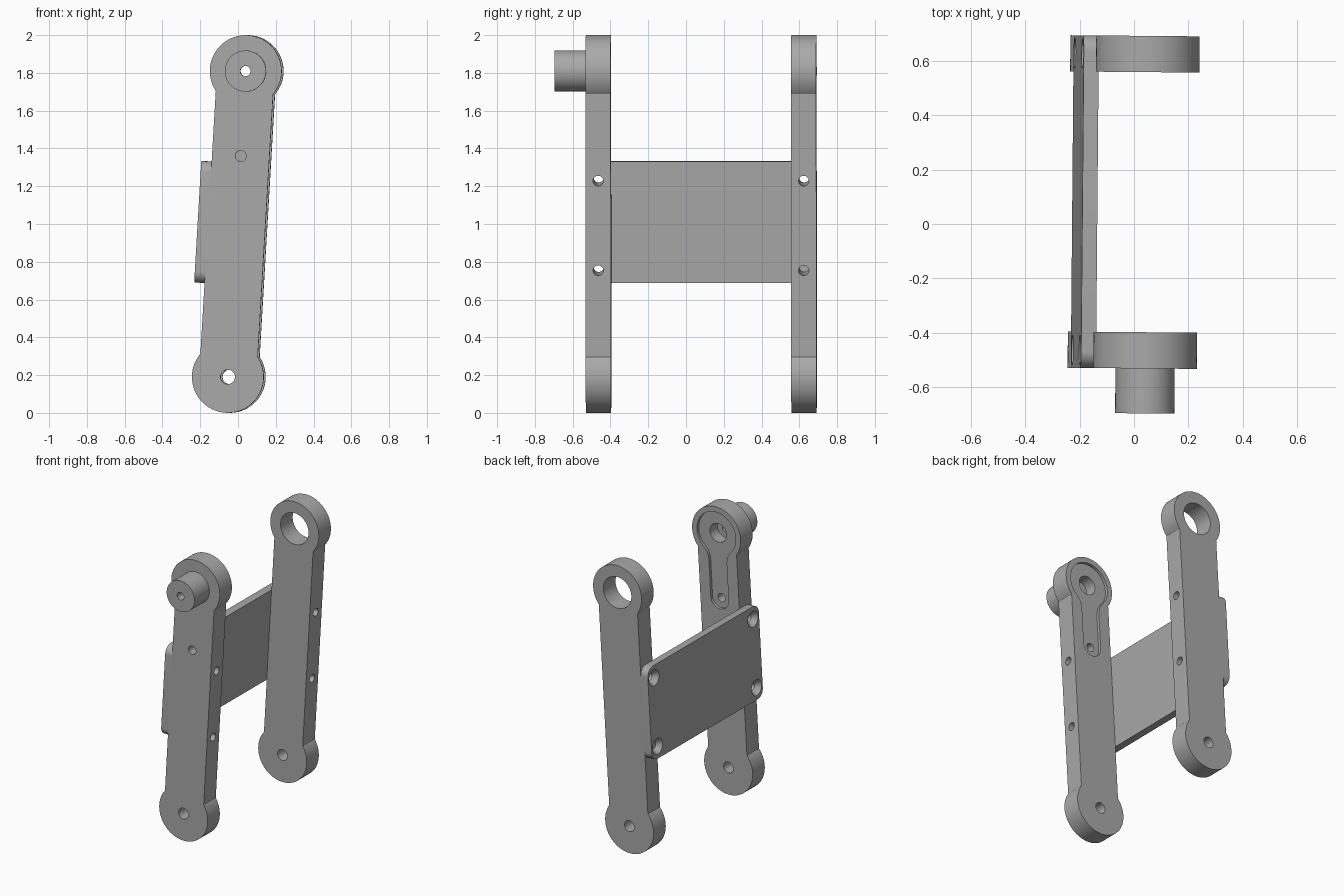
import bpy, bmesh
from math import sin, cos, pi, sqrt, radians, atan2, asin
from mathutils import Matrix, Vector

cube = bpy.data.objects.get("Cube")
if cube:
    bpy.data.objects.remove(cube, do_unlink=True)

grey = bpy.data.materials.new("plain_grey")
grey.use_nodes = True
grey.diffuse_color = (0.4, 0.4, 0.4, 1)
grey.node_tree.nodes["Principled BSDF"].inputs["Base Color"].default_value = (0.4, 0.4, 0.4, 1)

# The whole bracket leans over slightly; parts are built upright about its middle
LEAN = Matrix.Translation((-0.002, 0, 1)) @ Matrix.Rotation(radians(-0.5), 4, 'Z') @ Matrix.Rotation(radians(3.35), 4, 'Y')
PIVOT, EYE, HALF = 0.811, 0.19, 0.152     # end-eye offset, eye radius, arm half width
FRONT, BACK = (-0.53, -0.397), (0.558, 0.691)
SCREW_Z, SCREW_R = 0.2375, 0.027


def arc(cx, cz, r, a0, a1, n=32):
    return [(cx + r * cos(a0 + (a1 - a0) * i / n), cz + r * sin(a0 + (a1 - a0) * i / n)) for i in range(n + 1)]


def extrude(name, points, depth):
    """Solid between two depths from a closed outline of 3D points."""
    bm = bmesh.new()
    face = bm.faces.new([bm.verts.new(p) for p in points])
    top = bmesh.ops.extrude_face_region(bm, geom=[face])["geom"]
    bmesh.ops.translate(bm, vec=depth, verts=[v for v in top if isinstance(v, bmesh.types.BMVert)])
    bmesh.ops.recalc_face_normals(bm, faces=bm.faces)
    return add(name, bm)


def add(name, bm):
    mesh = bpy.data.meshes.new(name)
    bm.to_mesh(mesh)
    bm.free()
    mesh.materials.append(grey)
    obj = bpy.data.objects.new(name, mesh)
    bpy.context.collection.objects.link(obj)
    return obj


def slab(name, outline, span):
    return extrude(name, [(x, span[0], z) for x, z in outline], Vector((0, span[1] - span[0], 0)))


def rod(start, end, r1, r2=None, name="cutter"):
    start, end = Vector(start), Vector(end)
    axis = end - start
    bm = bmesh.new()
    turn = axis.to_track_quat('Z', 'Y').to_matrix().to_4x4()
    bmesh.ops.create_cone(bm, cap_ends=True, segments=48, radius1=r1, radius2=r1 if r2 is None else r2,
                          depth=axis.length, matrix=Matrix.Translation((start + end) / 2) @ turn)
    return add(name, bm)


def combine(obj, tool, operation='DIFFERENCE'):
    tool.hide_render = True
    mod = obj.modifiers.new("combine", 'BOOLEAN')
    mod.operation, mod.solver, mod.object = operation, 'EXACT', tool
    bpy.context.view_layer.objects.active = obj
    bpy.ops.object.modifier_apply(modifier=mod.name)
    bpy.data.objects.remove(tool, do_unlink=True)


def bore(obj, x, z, radius, y0, y1):
    combine(obj, rod((x, y0, z), (x, y1, z), radius))


# Arm outline: straight bar with a round eye at each end
a = asin(HALF / EYE)
arm_outline = (arc(0, PIVOT, EYE, -pi / 2 + a, 1.5 * pi - a, 72)
               + arc(0, -PIVOT, EYE, pi / 2 + a, 2.5 * pi - a, 72))


def make_arm(name, span):
    arm = slab(name, arm_outline, span)
    bore(arm, 0, -PIVOT, 0.038, span[0] - 0.1, span[1] + 0.1)
    mid = sum(span) / 2
    for z in (-SCREW_Z, SCREW_Z):
        combine(arm, rod((-0.4, mid, z), (0.4, mid, z), SCREW_R))
    return arm


front_arm = make_arm("front_arm", FRONT)
back_arm = make_arm("back_arm", BACK)
bore(back_arm, 0, PIVOT, 0.11, 0.4, 0.8)

# Pivot boss on the outside of the front arm
combine(front_arm, rod((0, -0.695, PIVOT), (0, -0.48, PIVOT), 0.109, name="pivot_boss"), 'UNION')

# Keyhole recess on the inside of the front arm, with a filleted neck
R, h, f, drop = 0.152, 0.07, 0.12, 0.45
nx, nz = h + f, -sqrt((R + f) ** 2 - (h + f) ** 2)
t = atan2(nz, nx)
keyhole = (arc(0, PIVOT, R, t, pi - t, 64)
           + arc(-nx, PIVOT + nz, f, -t, 0, 12)[1:]
           + arc(0, PIVOT - drop, h, pi, 2 * pi, 24)
           + arc(nx, PIVOT + nz, f, pi, pi + t, 12)[:-1])
combine(front_arm, slab("cutter", keyhole, (FRONT[1] - 0.02, FRONT[1] + 0.1)))
bore(front_arm, 0, PIVOT, 0.065, -0.5, -0.3)
bore(front_arm, 0, PIVOT, 0.027, -0.8, -0.3)
bore(front_arm, 0, PIVOT - drop, 0.029, -0.8, -0.3)

# Cross plate with rounded corners and countersunk screw holes
INNER, OUTER, TALL, ROUND = -HALF, -HALF - 0.055, 0.322, 0.06
corners = []
for i, (y, z) in enumerate([(BACK[1] - ROUND, TALL - ROUND), (FRONT[0] + ROUND, TALL - ROUND),
                            (FRONT[0] + ROUND, ROUND - TALL), (BACK[1] - ROUND, ROUND - TALL)]):
    corners += arc(y, z, ROUND, i * pi / 2, (i + 1) * pi / 2, 12)
cross_plate = extrude("cross_plate", [(INNER, y, z) for y, z in corners], Vector((OUTER - INNER, 0, 0)))
for span in (FRONT, BACK):
    for z in (-SCREW_Z, SCREW_Z):
        y = sum(span) / 2
        combine(cross_plate, rod((-0.4, y, z), (0, y, z), SCREW_R))
        combine(cross_plate, rod((OUTER - 0.01, y, z), (OUTER + 0.035, y, z), 0.063, 0.027))

# Lean the parts and smooth the round faces
for obj in (front_arm, back_arm, cross_plate):
    obj.data.transform(LEAN)
    bpy.ops.object.select_all(action='DESELECT')
    obj.select_set(True)
    bpy.context.view_layer.objects.active = obj
    bpy.ops.object.shade_smooth_by_angle(angle=radians(30))
